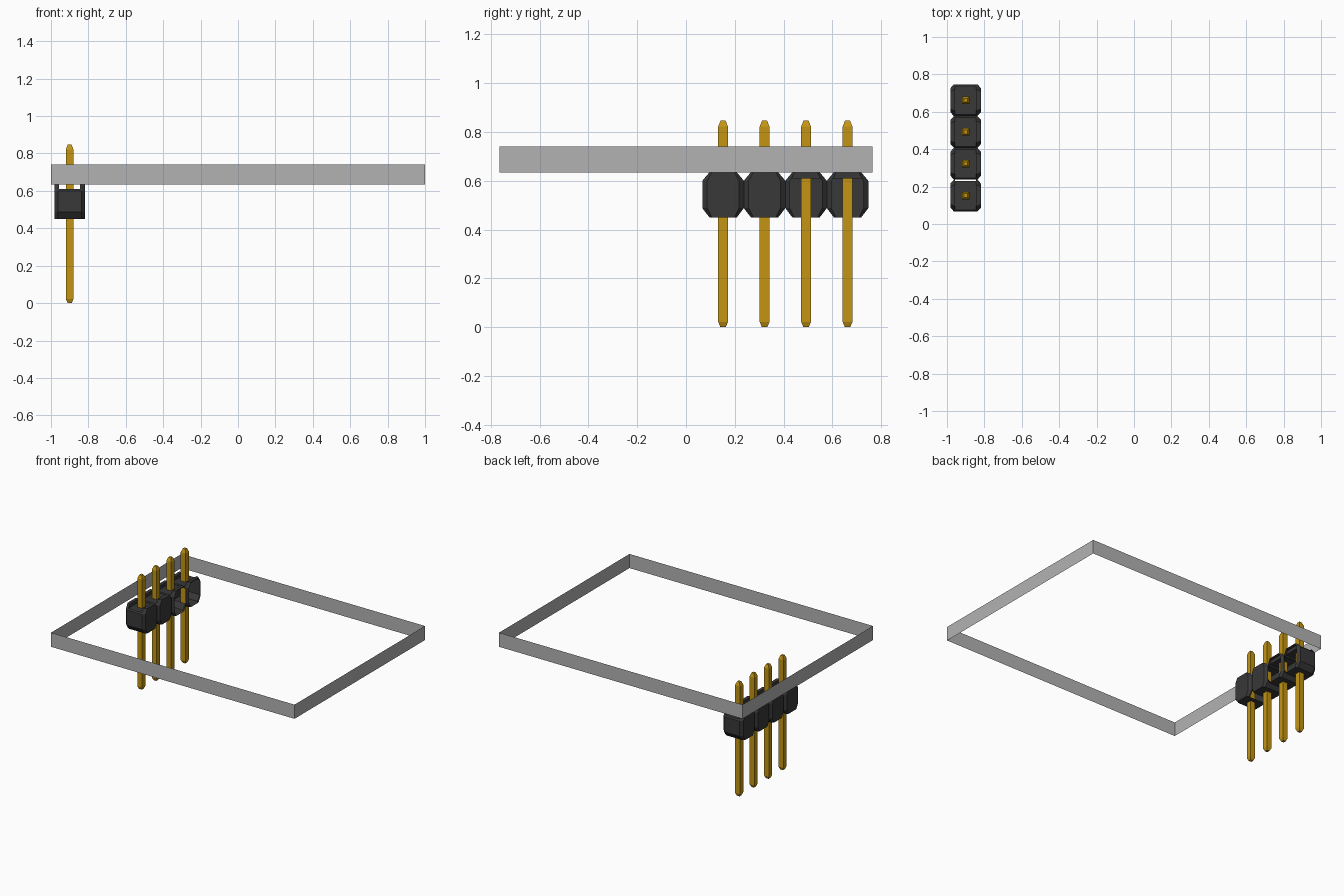
import bpy, bmesh
from mathutils import Vector

if "Cube" in bpy.data.objects:
    bpy.data.objects.remove(bpy.data.objects["Cube"])


def material(name, rgb):
    m = bpy.data.materials.new(name)
    m.diffuse_color = (*rgb, 1)
    m.use_nodes = True
    m.node_tree.nodes["Principled BSDF"].inputs["Base Color"].default_value = m.diffuse_color
    return m


GREY = material("board grey", (0.45, 0.45, 0.45))
BLACK = material("housing black", (0.04, 0.04, 0.04))
GOLD = material("pin gold", (0.55, 0.30, 0.007))

PIN_X = -0.90
PITCH = 0.17
FIRST_Y = 0.152


def finish(name, bm, mat, recalc=True):
    bmesh.ops.remove_doubles(bm, verts=bm.verts[:], dist=0.0005)
    if recalc:
        bmesh.ops.recalc_face_normals(bm, faces=bm.faces[:])
    me = bpy.data.meshes.new(name)
    bm.to_mesh(me)
    bm.free()
    me.materials.append(mat)
    ob = bpy.data.objects.new(name, me)
    bpy.context.collection.objects.link(ob)
    return ob


def face(bm, pts):
    return bm.faces.new([bm.verts.new(p) for p in pts])


# Board edge: an open rectangular band of single-sheet walls
def board_edge():
    bm = bmesh.new()
    c = [(-1, -0.765), (1, -0.765), (1, 0.765), (-1, 0.765)]
    for i in range(4):
        a, b = c[i], c[(i + 1) % 4]
        face(bm, [(*a, 0.635), (*b, 0.635), (*b, 0.74), (*a, 0.74)])
    finish("board_edge", bm, GREY, recalc=False)


# Square pin with tapered tips
def pin(i):
    y = FIRST_Y + i * PITCH
    bm = bmesh.new()
    rings = []
    for z, h in ((0, 0.011), (0.022, 0.02), (0.822, 0.02), (0.848, 0.010)):
        rings.append([bm.verts.new((PIN_X + sx * h, y + sy * h, z))
                      for sx, sy in ((-1, -1), (1, -1), (1, 1), (-1, 1))])
    for a, b in zip(rings, rings[1:]):
        for k in range(4):
            n = (k + 1) % 4
            bm.faces.new((a[k], a[n], b[n], b[k]))
    bm.faces.new(rings[0][::-1])
    bm.faces.new(rings[-1])
    finish(f"pin_{i + 1}", bm, GOLD)


# Eight-sided outline in y and z; index 5-4 is its top edge
def outline(x, y, half, flat, top_half, top):
    pts = [(-flat, 0.45), (flat, 0.45), (half, 0.488), (half, 0.600),
           (top_half, top), (-top_half, top), (-half, 0.600), (-half, 0.488)]
    return [Vector((x, y + p, z)) for p, z in pts]


# Hollow housing block with chamfered ends and a channel along its top
def housing(i):
    y = FIRST_Y + i * PITCH
    bm = bmesh.new()

    def bridge(a, b, skip=()):
        for k in range(8):
            if k not in skip:
                n = (k + 1) % 8
                face(bm, [a[k], a[n], b[n], b[k]])

    # Ends that touch a neighbouring block stay open
    joined = set()
    if i > 0:
        joined.add(6)
    if i < 3:
        joined.add(2)
    floors = []
    for s in (-1, 1):
        cap = outline(PIN_X + s * 0.081, y, 0.065, 0.046, 0.046, 0.635)
        rim = outline(PIN_X + s * 0.063, y, 0.085, 0.056, 0.056, 0.635)
        wall = outline(PIN_X + s * 0.056, y, 0.085, 0.056, 0.056, 0.635)
        floor = outline(PIN_X + s * 0.056, y, 0.085, 0.056, 0.077, 0.610)
        bridge(cap, rim)
        bridge(rim, wall, joined)
        face(bm, [wall[5], wall[4], floor[4], floor[5]])
        floors.append(floor)
        # The last two blocks are open on the right side
        if s < 0 or i < 2:
            face(bm, cap)
    gaps = set(joined)
    if i == 0:
        gaps |= {1, 3}
    bridge(floors[0], floors[1], gaps)
    finish(f"housing_block_{i + 1}", bm, BLACK)


board_edge()
for n in range(4):
    pin(n)
    housing(n)
